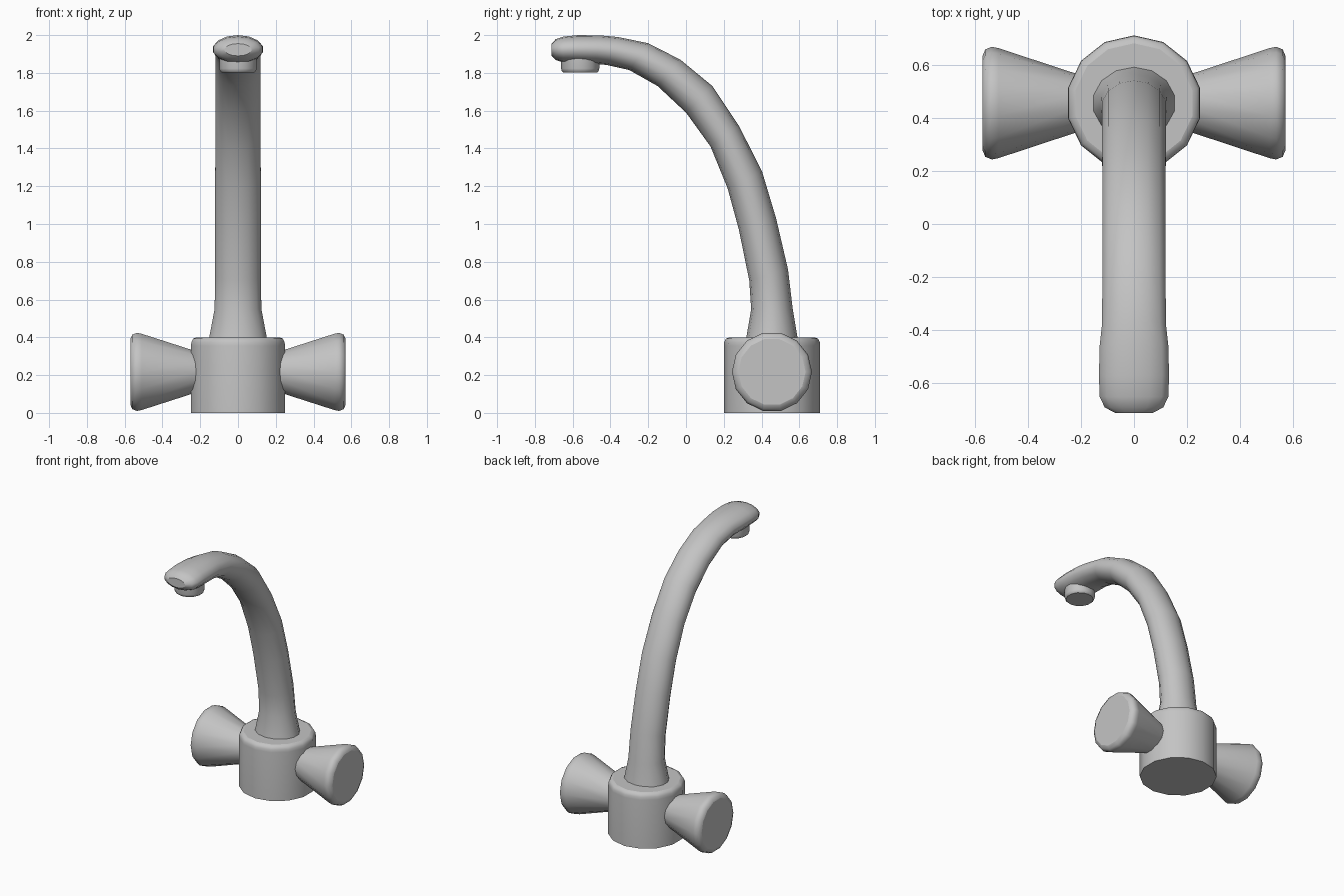
import bpy
import bmesh
from math import cos, sin, tau
from mathutils import Vector

SIDES = 14
BASE_CENTRE = Vector((0, 0.455, 0))
X, Y, Z = Vector((1, 0, 0)), Vector((0, 1, 0)), Vector((0, 0, 1))

# Remove only the default cube
default_cube = bpy.data.objects.get("Cube")
if default_cube:
    bpy.data.objects.remove(default_cube, do_unlink=True)

# Single grey metal finish
grey = bpy.data.materials.new("grey metal")
grey.use_nodes = True
colour = (0.55, 0.55, 0.55, 1)
grey.diffuse_color = colour
grey.node_tree.nodes["Principled BSDF"].inputs["Base Color"].default_value = colour


def loft(name, rings):
    """Skin a list of (centre, axis_a, axis_b) ellipses and cap both ends."""
    bm = bmesh.new()
    loops = []
    for centre, axis_a, axis_b in rings:
        angles = [tau * i / SIDES for i in range(SIDES)]
        loops.append([bm.verts.new(centre + axis_a * cos(t) + axis_b * sin(t)) for t in angles])
    for lower, upper in zip(loops, loops[1:]):
        for i in range(SIDES):
            j = (i + 1) % SIDES
            face = bm.faces.new((lower[i], lower[j], upper[j], upper[i]))
            face.smooth = True
    # Flat caps with crisp shading
    bm.faces.new(loops[0][::-1])
    bm.faces.new(loops[-1])
    bmesh.ops.recalc_face_normals(bm, faces=bm.faces[:])
    mesh = bpy.data.meshes.new(name)
    bm.to_mesh(mesh)
    bm.free()
    mesh.materials.append(grey)
    obj = bpy.data.objects.new(name, mesh)
    bpy.context.collection.objects.link(obj)
    bpy.ops.object.select_all(action="DESELECT")
    obj.select_set(True)
    bpy.context.view_layer.objects.active = obj
    bpy.ops.object.shade_smooth_by_angle(angle=0.9)
    for face in mesh.polygons:
        if len(face.vertices) > 4:
            face.use_smooth = False
    return obj


def lathe(name, origin, direction, profile):
    """Turn a (distance, radius) profile around an axis through origin."""
    side = Z if abs(direction.x) > 0.5 else X
    return loft(name, [(origin + direction * d, Y * r, side * r) for d, r in profile])


# Round body with a softened top rim
lathe("base_body", BASE_CENTRE, Z,
      [(0, 0.255), (0.355, 0.255), (0.375, 0.253), (0.393, 0.244), (0.4, 0.225)])

# Flared handles, one on each side
handle_profile = [(0.15, 0.09), (0.24, 0.118), (0.51, 0.207),
                  (0.535, 0.212), (0.56, 0.202), (0.57, 0.178)]
for label, sign in (("left", 1), ("right", -1)):
    lathe(label + "_handle", BASE_CENTRE + Z * 0.217, X * sign, handle_profile)

# Curved spout: inner edge (y, z), outer edge (y, z), half width
spout_sections = [
    ((0.318, 0.39), (0.592, 0.39), 0.158),
    ((0.345, 0.55), (0.565, 0.55), 0.127),
    ((0.335, 0.70), (0.54, 0.76), 0.124),
    ((0.28, 0.97), (0.477, 1.03), 0.124),
    ((0.22, 1.19), (0.402, 1.28), 0.124),
    ((0.13, 1.41), (0.28, 1.52), 0.122),
    ((0.0, 1.59), (0.14, 1.73), 0.122),
    ((-0.15, 1.73), (-0.03, 1.87), 0.122),
    ((-0.30, 1.815), (-0.2, 1.957), 0.122),
    ((-0.42, 1.842), (-0.36, 1.99), 0.124),
    ((-0.48, 1.848), (-0.45, 1.998), 0.133),
    ((-0.57, 1.85), (-0.57, 2.0), 0.135),
    ((-0.65, 1.855), (-0.65, 1.992), 0.133),
    ((-0.69, 1.868), (-0.69, 1.978), 0.113),
    ((-0.712, 1.89), (-0.711, 1.955), 0.072),
]
spout_rings = []
for inner, outer, half_width in spout_sections:
    low, high = Vector((0, *inner)), Vector((0, *outer))
    spout_rings.append(((low + high) / 2, (high - low) / 2, X * half_width))
loft("spout", spout_rings)

# Outlet nozzle under the spout head
lathe("nozzle", Vector((0, -0.56, 1.803)), Z,
      [(0, 0.09), (0.008, 0.098), (0.02, 0.101), (0.09, 0.101)])
